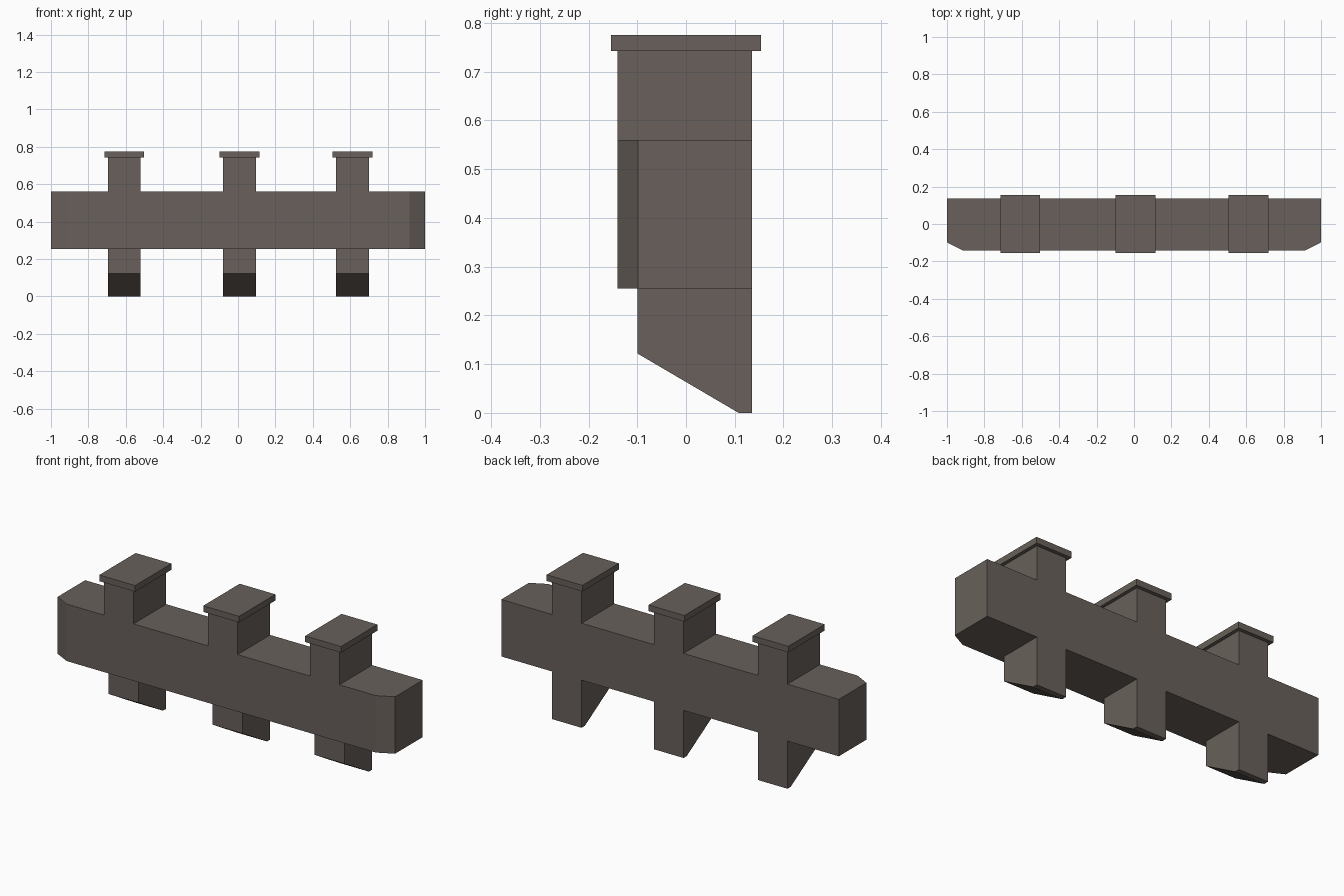
import bpy, bmesh
from mathutils import Vector

if "Cube" in bpy.data.objects:
    bpy.data.objects.remove(bpy.data.objects["Cube"])

stone = bpy.data.materials.new("weathered_brown_grey")
stone.diffuse_color = (0.14, 0.118, 0.104, 1)
stone.use_nodes = True
stone.node_tree.nodes["Principled BSDF"].inputs["Base Color"].default_value = stone.diffuse_color


def prism(name, profile, extrude):
    """Solid from a closed 3D outline pushed along a vector."""
    bm = bmesh.new()
    face = bm.faces.new([bm.verts.new(p) for p in profile])
    res = bmesh.ops.extrude_face_region(bm, geom=[face])
    moved = [v for v in res["geom"] if isinstance(v, bmesh.types.BMVert)]
    bmesh.ops.translate(bm, verts=moved, vec=Vector(extrude))
    bmesh.ops.recalc_face_normals(bm, faces=bm.faces)
    mesh = bpy.data.meshes.new(name)
    bm.to_mesh(mesh)
    bm.free()
    mesh.materials.append(stone)
    obj = bpy.data.objects.new(name, mesh)
    bpy.context.collection.objects.link(obj)
    return obj


def box(name, x0, x1, y0, y1, z0, z1):
    return prism(name, [(x0, y0, z0), (x1, y0, z0), (x1, y1, z0), (x0, y1, z0)],
                 (0, 0, z1 - z0))


FRONT, BACK = -0.141, 0.135
BEAM_BOTTOM, BEAM_TOP, CAP_BOTTOM, TOP = 0.255, 0.56, 0.742, 0.775

# Horizontal beam with front corners cut off
plan = [(-1, BACK), (-1, -0.098), (-0.917, FRONT),
        (0.917, FRONT), (1, -0.098), (1, BACK)]
prism("beam", [(x, y, BEAM_BOTTOM) for x, y in plan], (0, 0, BEAM_TOP - BEAM_BOTTOM))

# Three posts: capped stub above, slant-cut foot below
for label, cx in (("left", -0.608), ("middle", 0.008), ("right", 0.612)):
    box(label + "_post", cx - 0.088, cx + 0.088, FRONT, BACK, BEAM_TOP, CAP_BOTTOM)
    box(label + "_cap", cx - 0.106, cx + 0.106, -0.154, 0.154, CAP_BOTTOM, TOP)
    side = [(-0.1, BEAM_BOTTOM), (-0.1, 0.122), (0.108, 0), (BACK, 0), (BACK, BEAM_BOTTOM)]
    prism(label + "_foot", [(cx - 0.088, y, z) for y, z in side], (0.176, 0, 0))
